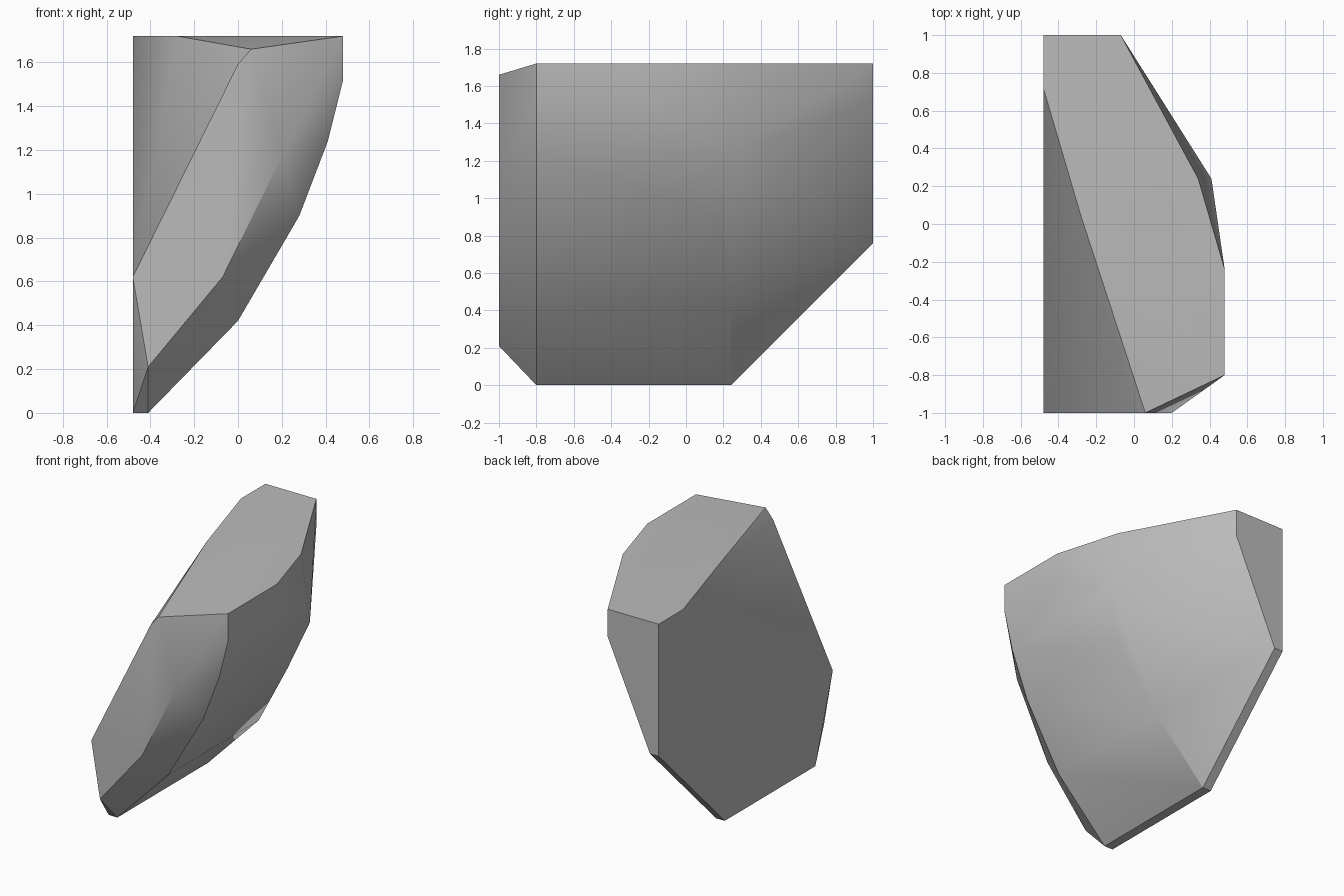
import bpy
import bmesh
import math

# Remove the default object
default_cube = bpy.data.objects.get("Cube")
if default_cube:
    bpy.data.objects.remove(default_cube, do_unlink=True)


def flat_material(name, colour):
    material = bpy.data.materials.new(name)
    material.use_nodes = True
    material.diffuse_color = colour
    shader = next(n for n in material.node_tree.nodes if n.type == "BSDF_PRINCIPLED")
    shader.inputs["Base Color"].default_value = colour
    shader.inputs["Roughness"].default_value = 0.9
    return material


def ring(y, outline):
    """Place an (x, z) outline on the plane at depth y."""
    return [(x, y, z) for x, z in outline]


def hull_object(name, corners, material):
    """Wrap corner points in a faceted solid with clean flat faces."""
    bm = bmesh.new()
    for corner in corners:
        bm.verts.new(corner)
    result = bmesh.ops.convex_hull(bm, input=bm.verts[:])
    loose = {e for e in result["geom_interior"] + result["geom_unused"]
             if isinstance(e, bmesh.types.BMVert)}
    bmesh.ops.delete(bm, geom=list(loose), context="VERTS")
    bmesh.ops.dissolve_limit(bm, angle_limit=math.radians(1),
                             verts=bm.verts[:], edges=bm.edges[:])
    bmesh.ops.recalc_face_normals(bm, faces=bm.faces[:])
    mesh = bpy.data.meshes.new(name)
    bm.to_mesh(mesh)
    bm.free()
    mesh.materials.append(material)
    obj = bpy.data.objects.new(name, mesh)
    bpy.context.collection.objects.link(obj)
    return obj


LEFT, TOP = -0.48, 1.72

# Curved belly shared by the front and middle sections
belly = [(LEFT, 0), (-0.41, 0), (0, 0.42)]

# Front facet, shoulder behind it, and the rear facet
front_facet = ring(-1, [(LEFT, 0.62), (-0.41, 0.21), (-0.07, 0.62),
                        (0.2, 1.17), (0.06, 1.66), (0, 1.59)])
shoulder = ring(-0.8, belly + [(0.28, 0.9), (0.41, 1.24), (0.48, 1.52), (0.48, TOP)])
rear_facet = ring(1, [(LEFT, TOP), (-0.07, TOP), (-0.07, 1.52),
                      (-0.41, 0.76), (LEFT, 0.76)])

# Edge where the belly meets the slanted rear cut
rear_break = ring(0.24, belly + [(0.41, 1.24), (0.34, TOP)])
rear_break += [(0.28, 0.17, 0.9), (0.48, -0.24, 1.52), (0.48, -0.24, TOP)]

# Top edge of the slanted cut along the flat side
slanted_cut = [(LEFT, 0.72, TOP), (-0.28, 0.04, TOP)]

stone = flat_material("stone grey", (0.5, 0.5, 0.5, 1))
rock = hull_object("rock", front_facet + shoulder + rear_break
                   + rear_facet + slanted_cut, stone)

# Soft shading with crisp main edges
bpy.ops.object.select_all(action="DESELECT")
rock.select_set(True)
bpy.context.view_layer.objects.active = rock
bpy.ops.object.shade_smooth_by_angle(angle=math.radians(30))
